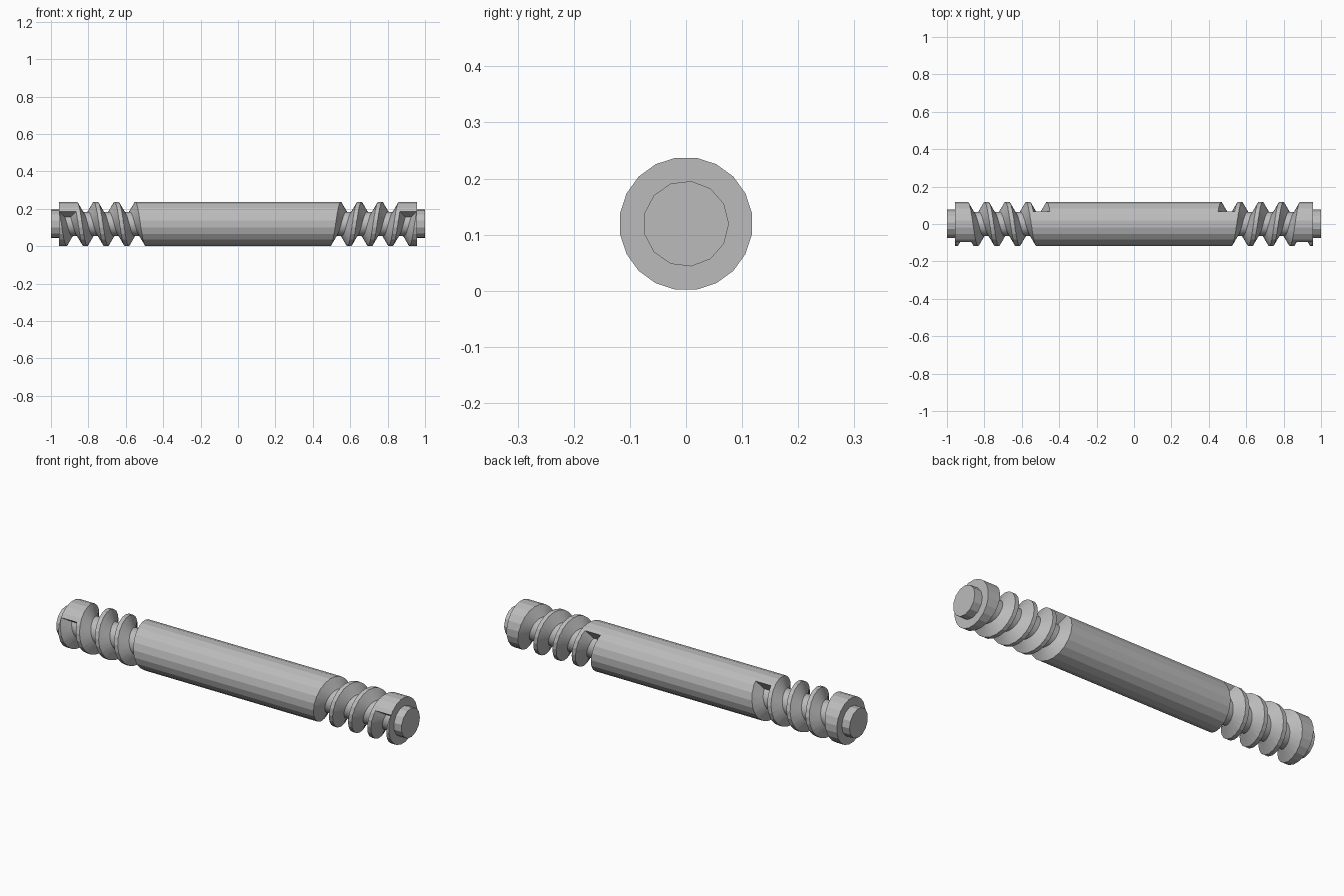
import bpy, bmesh, math
from mathutils import Matrix

if "Cube" in bpy.data.objects:
    bpy.data.objects.remove(bpy.data.objects["Cube"], do_unlink=True)

AXIS_Z = 0.1195
RADIUS, CORE = 0.119, 0.065
PITCH, TURNS, STEPS = 0.111, 3.75, 36
BODY_END = 0.956

steel = bpy.data.materials.new("grey steel")
steel.use_nodes = True
steel.diffuse_color = (0.5, 0.5, 0.5, 1)
steel.node_tree.nodes["Principled BSDF"].inputs["Base Color"].default_value = (0.5, 0.5, 0.5, 1)


def add_object(name, bm):
    bmesh.ops.recalc_face_normals(bm, faces=bm.faces)
    mesh = bpy.data.meshes.new(name)
    bm.to_mesh(mesh)
    bm.free()
    mesh.materials.append(steel)
    obj = bpy.data.objects.new(name, mesh)
    bpy.context.collection.objects.link(obj)
    return obj


def rod(name, radius, x0, x1, sides, twist=0):
    """Closed cylinder lying along x."""
    bm = bmesh.new()
    place = (Matrix.Translation(((x0 + x1) / 2, 0, AXIS_Z))
             @ Matrix.Rotation(math.pi / 2, 4, "Y") @ Matrix.Rotation(twist, 4, "Z"))
    bmesh.ops.create_cone(bm, cap_ends=True, segments=sides, radius1=radius,
                          radius2=radius, depth=abs(x1 - x0), matrix=place)
    return add_object(name, bm)


def groove_cutter(name, side):
    """Tapered groove section swept along a helix, starting at the outer end."""
    start_angle, start_x = math.radians(-34), -0.91
    slope = (0.045 - 0.015) / (RADIUS - CORE)
    outer = RADIUS + 0.007
    wide = 0.015 + slope * (outer - CORE)
    section = [(-0.015, CORE), (0.015, CORE), (wide, outer), (-wide, outer)]
    count = int(TURNS * STEPS)
    bm = bmesh.new()
    rings = []
    for i in range(count + 1):
        turn = i / STEPS
        a = start_angle + turn * 2 * math.pi
        x = start_x + turn * PITCH
        rings.append([bm.verts.new((-side * (x + dx), -r * math.cos(a), AXIS_Z - r * math.sin(a)))
                      for dx, r in section])
    for p, q in zip(rings, rings[1:]):
        for k in range(4):
            n = (k + 1) % 4
            bm.faces.new((p[k], p[n], q[n], q[k]))
    bm.faces.new(rings[0])
    bm.faces.new(rings[-1])
    # twisted quads are split so every cutter face is flat
    bmesh.ops.triangulate(bm, faces=bm.faces)
    cutter = add_object(name, bm)
    cutter.hide_render = True
    return cutter


# main shaft with a mirrored screw groove cut into each end
shaft = rod("threaded_shaft", RADIUS, -BODY_END, BODY_END, 20, math.radians(9))
for label, side in (("left", 1), ("right", -1)):
    cutter = groove_cutter(label + "_groove_cutter", side)
    mod = shaft.modifiers.new(label + "_groove", "BOOLEAN")
    mod.operation = "DIFFERENCE"
    mod.solver = "EXACT"
    mod.object = cutter
    bpy.context.view_layer.objects.active = shaft
    bpy.ops.object.modifier_apply(modifier=mod.name)
    bpy.data.objects.remove(cutter, do_unlink=True)

    # bearing stub on the end face
    rod(label + "_end_stub", 0.0765, side * (BODY_END - 0.005), side, 13)

# soften the fine thread walls, keep the shaft facets and thread edges crisp
bpy.ops.object.select_all(action="DESELECT")
shaft.select_set(True)
bpy.context.view_layer.objects.active = shaft
bpy.ops.object.shade_smooth_by_angle(angle=math.radians(15))
